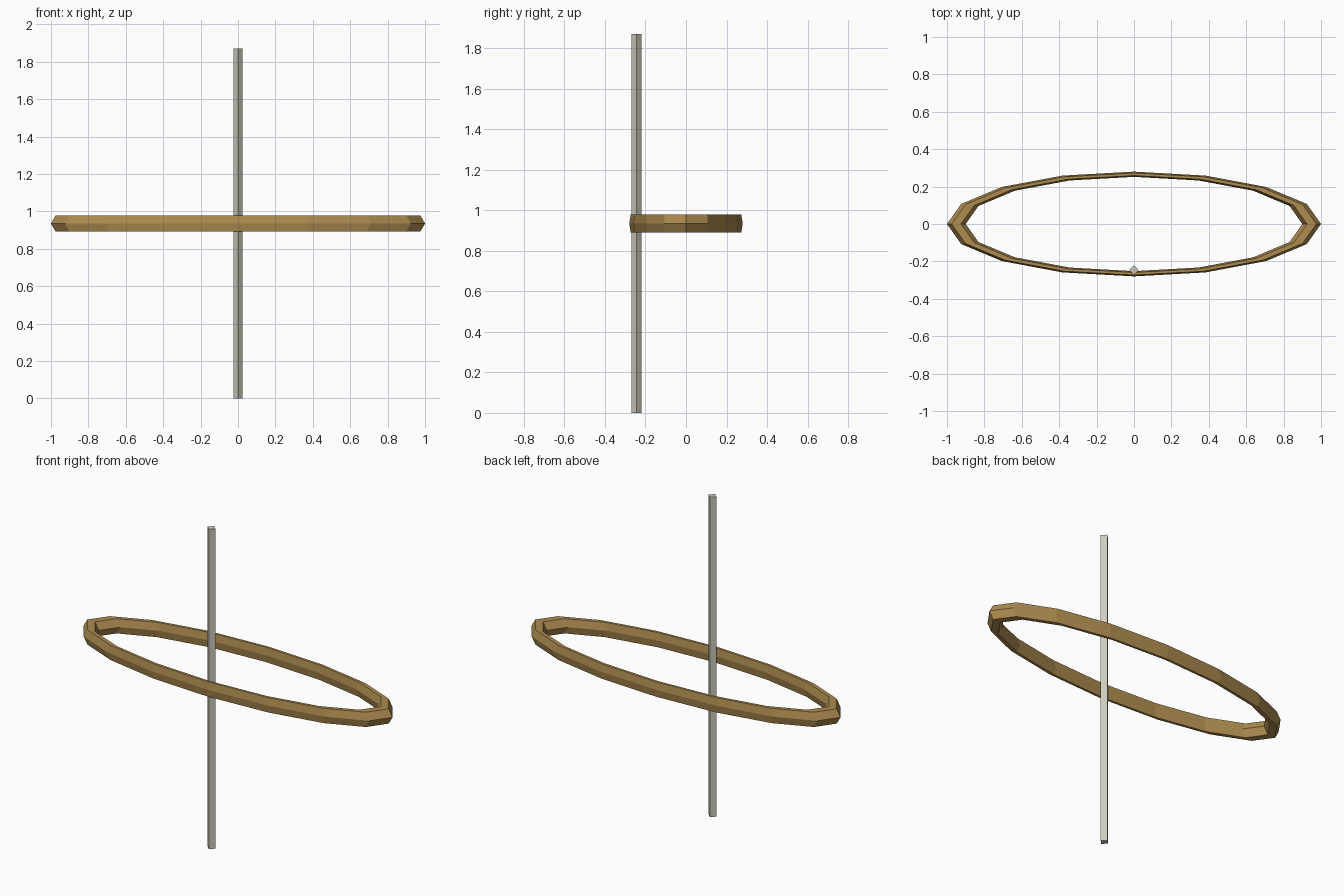
import bpy
from math import pi

if "Cube" in bpy.data.objects:
    bpy.data.objects.remove(bpy.data.objects["Cube"])


def paint(obj, name, rgb):
    mat = bpy.data.materials.new(name)
    mat.diffuse_color = (*rgb, 1.0)
    mat.use_nodes = True
    mat.node_tree.nodes["Principled BSDF"].inputs["Base Color"].default_value = mat.diffuse_color
    obj.data.materials.append(mat)


# Flattened hoop: 16 segments around, hexagonal cross-section
bpy.ops.mesh.primitive_torus_add(
    major_segments=16, minor_segments=6,
    major_radius=0.95, minor_radius=0.05, location=(0, 0, 0.935))
hoop = bpy.context.object
hoop.name = "hoop"
hoop.scale = (1, 0.28, 1)
paint(hoop, "wood", (0.42, 0.26, 0.08))

# Four-sided pole set corner-on through the front of the hoop
bpy.ops.mesh.primitive_cylinder_add(
    vertices=4, radius=0.025, depth=1.87, location=(0, -0.245, 0.935))
pole = bpy.context.object
pole.name = "pole"
paint(pole, "pale_grey", (0.62, 0.6, 0.5))
